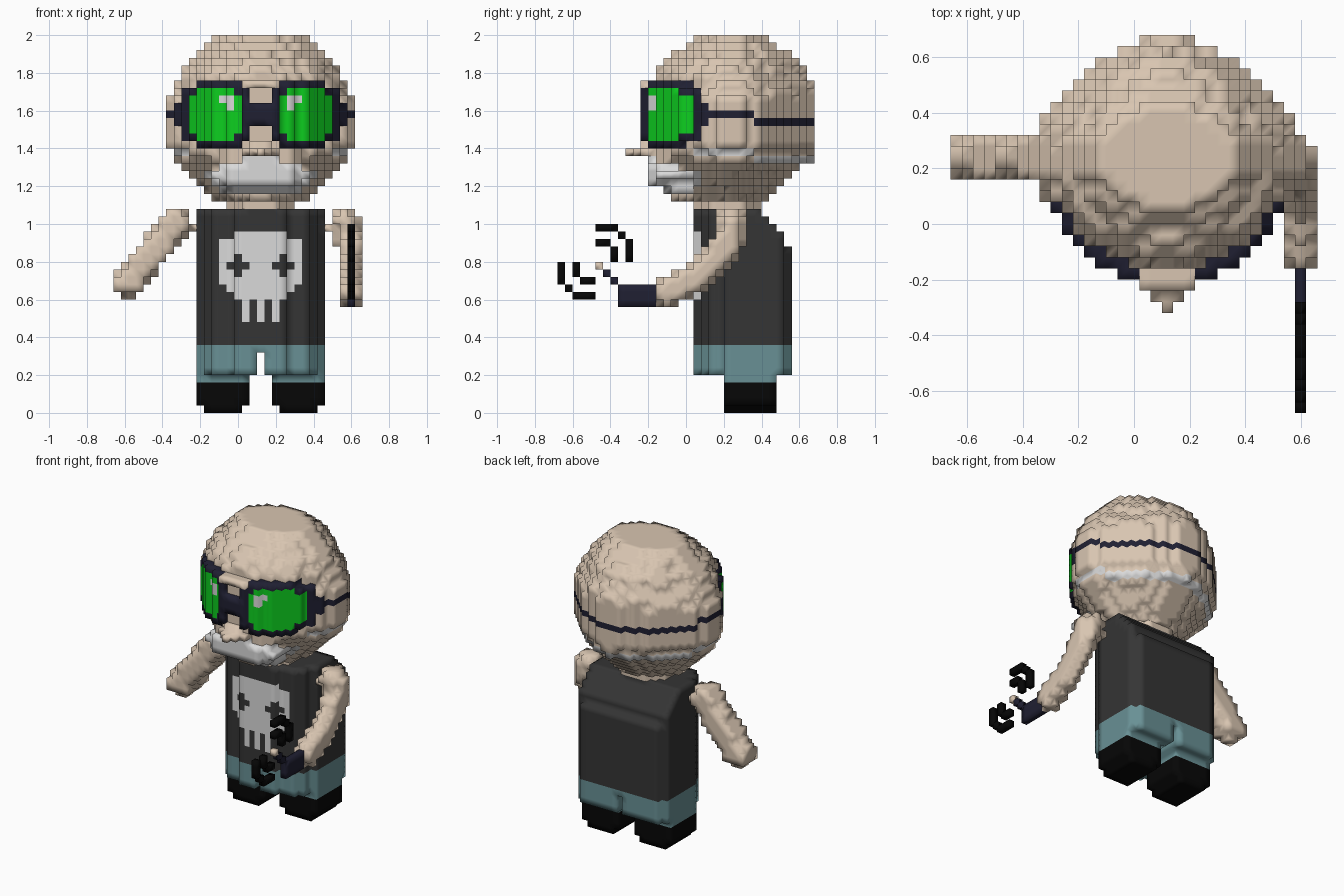
import bpy, bmesh
from mathutils import Vector

if "Cube" in bpy.data.objects:
    bpy.data.objects.remove(bpy.data.objects["Cube"])

S = 0.04                                   # voxel size
ORIGIN = Vector((-0.66, -0.68, 0.0))
MID = 19                                   # centre column of the figure
COLOURS = {
    "skin": (0.69, 0.56, 0.44), "shirt_charcoal": (0.035, 0.035, 0.035),
    "jeans_teal": (0.14, 0.28, 0.30), "boot_black": (0.002, 0.002, 0.002),
    "strap_navy": (0.014, 0.014, 0.032), "lens_green": (0.004, 0.62, 0.014),
    "beard_grey": (0.70, 0.70, 0.70),
}
vox = {}                                   # cell -> (part, colour)


def put(part, colour, i, j, k):
    vox[(i, j, k)] = (part, colour)


def box(part, colour, xs, ys, zs):
    for i in range(xs[0], xs[1] + 1):
        for j in range(ys[0], ys[1] + 1):
            for k in range(zs[0], zs[1] + 1):
                put(part, colour, i, j, k)


def centre(i, j, k):
    return ORIGIN + Vector((i + 0.5, j + 0.5, k + 0.5)) * S


def tube(part, colour, points, radius, flat=1.0, depth=1.0):
    """Voxel limb along a polyline; flat and depth square it off in y."""
    pts = [Vector(p) for p in points]
    for a, b in zip(pts, pts[1:]):
        ab = b - a
        for i in range(33):
            for j in range(10, 28):
                for k in range(12, 27):
                    c = centre(i, j, k)
                    t = max(0, min(1, (c - a).dot(ab) / ab.length_squared))
                    d = c - a - ab * t
                    if abs(d.y) > depth:
                        continue
                    d.y *= flat
                    if d.length <= radius:
                        put(part, colour, i, j, k)


# Boots and trouser legs
for x0 in (11, 21):
    box("boots", "boot_black", (x0 + 1, x0 + 5), (22, 28), (0, 0))
    box("boots", "boot_black", (x0, x0 + 6), (22, 28), (1, 3))
    box("jeans", "jeans_teal", (x0, x0 + 6), (22, 28), (4, 4))


def skull(i, j, k):
    """Printed skull on the chest front."""
    d = abs(i - MID)
    if j > 20:
        return False
    if 12 <= k <= 14:
        return d in (0, 2)
    half = {15: 3, 16: 4, 23: 3}.get(k, 5)
    eye = abs(d - 3) + abs(k - 19) <= 1
    return 15 <= k <= 23 and d <= half and not eye


# Torso: bowed front, square back that slopes in at the top
back_limit = {26: 26, 25: 27, 24: 28, 23: 29, 22: 29}
for i in range(11, 28):
    for j in range(18, 31):
        p = 2.3 if j < 24 else 6
        if (abs(i - MID) / 8.5) ** p + (abs(j - 24) / 6.5) ** p > 1:
            continue
        for k in range(5, 27):
            if j > back_limit.get(k, 30):
                continue
            if k < 9:
                if i != MID or k == 8:
                    put("jeans", "jeans_teal", i, j, k)
            else:
                put("shirt", "beard_grey" if skull(i, j, k) else "shirt_charcoal", i, j, k)

# Neck
for i in range(14, 25):
    for j in range(17, 28):
        if ((i - MID) / 4.6) ** 2 + ((j - 22) / 4.6) ** 2 <= 1:
            put("neck", "skin", i, j, 27)

# Head: keys of (layer, half width, front y, back y)
HEAD = [(28, .25, -.08, .44), (33, .46, -.20, .66), (35, .50, -.20, .68), (41, .50, -.20, .68),
        (43, .46, -.20, .68), (46, .38, -.12, .60), (49, .26, .04, .44)]


def head_section(k):
    for a, b in zip(HEAD, HEAD[1:]):
        if a[0] <= k <= b[0]:
            t = (k - a[0]) / (b[0] - a[0])
            return [u + (v - u) * t for u, v in zip(a[1:], b[1:])]


def in_head(i, j, k):
    w, yf, yb = head_section(k)
    x, y, _ = centre(i, j, k)
    dx = abs(x - 0.12) / w
    front = y < 0.24
    dy = (0.24 - y) / (0.24 - yf) if front else (y - 0.24) / (yb - 0.24)
    p = 2.0 if k > 47 else 1.9 if front and k > 43 else 1.65 if k > 45 else 1.53
    return dx ** p + dy ** p <= 1.0


# Frame columns (inner, outer, rear limit) for each height step from the lens centre
FRAME = {0: (0, 13, 19), 1: (0, 12, 19), 2: (2, 11, 18), 3: (2, 10, 18), 4: (3, 8, 17)}


def goggle_colour(i, j, k):
    """Goggles by front position: glint, lens, frame."""
    d = abs(i - MID)
    a, b = abs(d - 6), abs(k - 39)
    if (d, k) in ((5, 41), (4, 41), (4, 40)):
        return "beard_grey"
    if max(a, b) <= 3 and a + b <= 5:
        return "lens_green"
    if b in FRAME and FRAME[b][0] <= d <= FRAME[b][1] and j <= FRAME[b][2]:
        return "strap_navy"
    return None


cells = [(i, j, k) for i in range(33) for j in range(34) for k in range(28, 50) if in_head(i, j, k)]
for i, j, k in cells:
    d = abs(i - MID)
    colour = "skin"
    if k == (39 if j < 26 else 38):
        colour = "strap_navy"                      # strap round the head
    elif (k == 33 and j >= 26) or (k == 34 and 18 <= j < 26):
        colour = "beard_grey"                      # hair fringe
    elif j < 19 and ((k == 33 and d <= 2) or (k in (30, 31) and d <= 8)):
        colour = "beard_grey"                      # whiskers along the jaw
    put("head", colour, i, j, k)

# Goggles follow the widest head section and stand one step proud in front
for i in range(33):
    for j in range(20):
        for k in range(35, 44):
            colour = goggle_colour(i, j, k)
            if colour and in_head(i, j, 39):
                put("goggles", colour, i, j, k)
                if abs(i - MID) <= 9:
                    put("goggles", colour, i, j - 1, k)

# Beard: a flat block over the chin, with a recessed lower row
for k, half in ((29, 5), (30, 5), (31, 6), (32, 5), (33, 2)):
    for i in range(MID - half, MID + half + 1):
        start = (14 if k == 29 else 12) + (1 if abs(i - MID) >= 5 else 0)
        for j in range(start, 18):
            put("beard", "beard_grey", i, j, k)

# Nose and brow
for half, j, k in ((2, 11, 34), (1, 10, 34), (0, 9, 34), (1, 11, 35)):
    box("nose", "skin", (MID - half, MID + half), (j, j), (k, k))
    box("nose", "skin", (MID - half, MID + half), (12, 12), (k, k))
box("brow", "skin", (MID - 2, MID + 2), (11, 12), (43, 43))

# Arms with small shoulder joints
tube("left_arm", "skin", [(-.33, .24, 1.0), (-.58, .24, .69)], .085, 0.8, 0.07)
tube("right_arm", "skin", [(.565, .24, 1.02), (.60, .23, .90), (.60, .06, .72), (.60, -.10, .64)], .078)
box("left_arm", "skin", (10, 10), (22, 23), (24, 24))
box("right_arm", "skin", (28, 28), (22, 23), (24, 24))

# Hand tool: grip, stem, tip and two curled claws mirrored about the diagonal
T = 31
box("tool", "strap_navy", (T, T), (8, 12), (14, 16))
put("tool", "strap_navy", T, 7, 17)
put("tool", "strap_navy", T, 6, 18)
put("tool", "skin", T, 5, 19)
claw = [(j, 24) for j in (5, 6, 7)] + [(8, 23)] + [(9, k) for k in (20, 21, 22)]
claw += [(5, 22), (6, 22), (7, 20), (7, 21)]
for j, k in claw:
    put("tool", "boot_black", T, j, k)
    put("tool", "boot_black", T, 24 - k, 24 - j)

# One material per colour
mats = {}
for name, rgb in COLOURS.items():
    mats[name] = bpy.data.materials.new(name)
    mats[name].diffuse_color = (*rgb, 1.0)

# Outer faces of each part
CORNERS = ((0, 0), (1, 0), (1, 1), (0, 1))
for part in dict.fromkeys(v[0] for v in vox.values()):
    mine = {c: v[1] for c, v in vox.items() if v[0] == part}
    used = list(dict.fromkeys(mine.values()))
    bm, verts = bmesh.new(), {}
    for cell, colour in mine.items():
        for axis in range(3):
            for side in (0, 1):
                n = list(cell)
                n[axis] += 2 * side - 1
                if tuple(n) in vox:
                    continue
                quad = []
                for u, v in (CORNERS if side else CORNERS[::-1]):
                    c = list(cell)
                    c[axis] += side
                    c[(axis + 1) % 3] += u
                    c[(axis + 2) % 3] += v
                    c = tuple(c)
                    if c not in verts:
                        verts[c] = bm.verts.new(ORIGIN + Vector(c) * S)
                    quad.append(verts[c])
                f = bm.faces.new(quad)
                f.smooth = True
                f.material_index = used.index(colour)
    mesh = bpy.data.meshes.new(part)
    bm.to_mesh(mesh)
    bm.free()
    for name in used:
        mesh.materials.append(mats[name])
    bpy.context.collection.objects.link(bpy.data.objects.new(part, mesh))

for m in bpy.data.materials:
    if m.users and not m.is_grease_pencil:
        m.use_nodes = True
        m.node_tree.nodes["Principled BSDF"].inputs["Base Color"].default_value = m.diffuse_color
